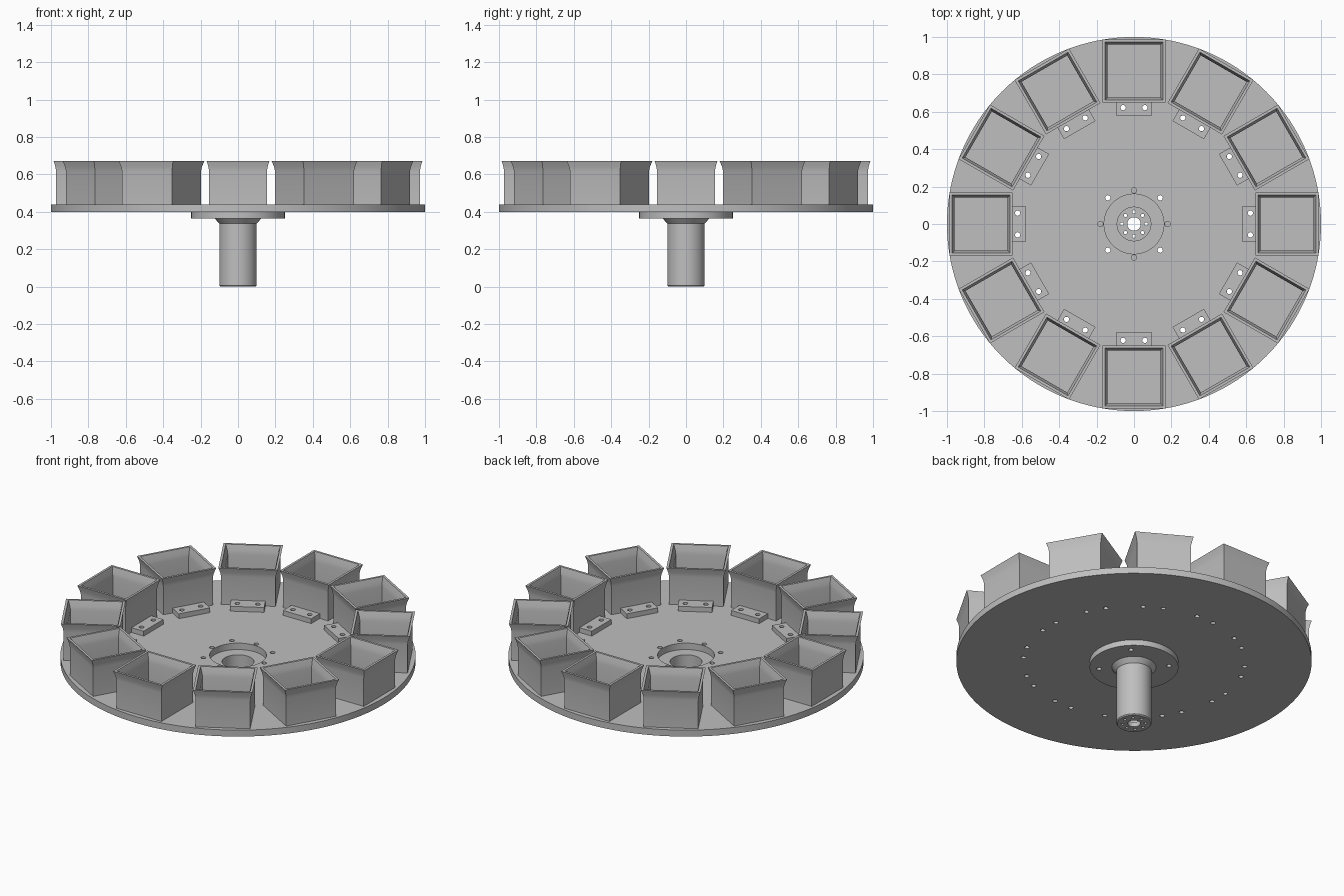
import bpy, bmesh
from math import sin, cos, pi, radians
from mathutils import Matrix

cube = bpy.data.objects.get("Cube")
if cube:
    bpy.data.objects.remove(cube, do_unlink=True)

grey = bpy.data.materials.new("light_grey")
grey.use_nodes = True
COLOUR = (0.52, 0.52, 0.52, 1)
grey.diffuse_color = COLOUR
grey.node_tree.nodes["Principled BSDF"].inputs["Base Color"].default_value = COLOUR

COUNT = 12
TAB_R, TAB_X, HOLE = 0.622, 0.058, 0.014


def circle(r, cx=0, cy=0, n=24):
    return [(cx + r * cos(2 * pi * i / n), cy + r * sin(2 * pi * i / n)) for i in range(n)]


def ring_of_holes(radius, count, r, start=0):
    return [circle(r, radius * cos(start + 2 * pi * i / count),
                   radius * sin(start + 2 * pi * i / count), 16) for i in range(count)]


def smooth(obj):
    bpy.ops.object.select_all(action='DESELECT')
    obj.select_set(True)
    bpy.context.view_layer.objects.active = obj
    bpy.ops.object.shade_smooth_by_angle(angle=radians(25))


def plate(name, loops, z0, z1):
    """Flat plate from an outline and hole loops."""
    curve = bpy.data.curves.new(name, 'CURVE')
    curve.dimensions = '2D'
    curve.fill_mode = 'BOTH'
    curve.extrude = (z1 - z0) / 2
    for loop in loops:
        spline = curve.splines.new('POLY')
        spline.points.add(len(loop) - 1)
        for point, (x, y) in zip(spline.points, loop):
            point.co = (x, y, 0, 1)
        spline.use_cyclic_u = True
    obj = bpy.data.objects.new(name, curve)
    bpy.context.collection.objects.link(obj)
    bpy.ops.object.select_all(action='DESELECT')
    obj.select_set(True)
    bpy.context.view_layer.objects.active = obj
    bpy.ops.object.convert(target='MESH')
    obj = bpy.context.view_layer.objects.active
    obj.data.transform(Matrix.Translation((0, 0, (z0 + z1) / 2)))
    bm = bmesh.new()
    bm.from_mesh(obj.data)
    bmesh.ops.remove_doubles(bm, verts=bm.verts, dist=0.0001)
    bmesh.ops.recalc_face_normals(bm, faces=bm.faces)
    bm.to_mesh(obj.data)
    bm.free()
    obj.data.materials.clear()
    obj.data.materials.append(grey)
    smooth(obj)
    return obj


def stacked(name, sections, close=False):
    """Skin matching rings of points; optionally join last ring to first."""
    bm = bmesh.new()
    rings = [[bm.verts.new(p) for p in section] for section in sections]
    n = len(rings[0])
    pairs = list(zip(rings, rings[1:]))
    if close:
        pairs.append((rings[-1], rings[0]))
    else:
        bm.faces.new(rings[0])
        bm.faces.new(rings[-1])
    for a, b in pairs:
        for i in range(n):
            bm.faces.new((a[i], a[(i + 1) % n], b[(i + 1) % n], b[i]))
    bmesh.ops.recalc_face_normals(bm, faces=bm.faces)
    mesh = bpy.data.meshes.new(name)
    bm.to_mesh(mesh)
    bm.free()
    mesh.materials.append(grey)
    obj = bpy.data.objects.new(name, mesh)
    bpy.context.collection.objects.link(obj)
    smooth(obj)
    return obj


# Turntable disc with hub opening, hub bolts and tab bolts
tab_holes = []
for k in range(COUNT):
    a = 2 * pi * k / COUNT
    for x in (-TAB_X, TAB_X):
        tab_holes.append(circle(HOLE, x * cos(a) - TAB_R * sin(a),
                                x * sin(a) + TAB_R * cos(a), 16))
plate("turntable_disc",
      [circle(1, n=128), circle(0.16, n=48)] + ring_of_holes(0.18, 4, HOLE)
      + ring_of_holes(0.198, 4, HOLE, pi / 4) + tab_holes, 0.40, 0.44)

# Hub flange, hollow shaft and drilled shaft end
plate("hub_flange", [circle(0.25, n=64), circle(0.09, n=48)]
      + ring_of_holes(0.198, 4, HOLE, pi / 4), 0.365, 0.40)
profile = [(0.09, 0.38), (0.125, 0.38), (0.125, 0.365), (0.1, 0.337),
           (0.1, 0.006), (0.094, 0), (0.09, 0)]
stacked("hub_shaft", [[(x, y, z) for x, y in circle(r, n=48)] for r, z in profile], close=True)
plate("shaft_end", [circle(0.09, n=48), circle(0.036)]
      + ring_of_holes(0.065, 8, 0.009), 0, 0.03)

# Flared open bucket: outside wall up, inside wall down to the floor
CENTRE = 0.818
walls = [(0.154, 0.44), (0.154, 0.615), (0.158, 0.64), (0.168, 0.672),
         (0.154, 0.672), (0.145, 0.64), (0.141, 0.615), (0.141, 0.452)]
bucket = stacked("bucket", [[(sx * h, CENTRE + sy * h, z) for sx, sy in
                             ((-1, -1), (1, -1), (1, 1), (-1, 1))] for h, z in walls])

# Mounting tab on the inner side of the bucket
tab = plate("mounting_tab", [[(-0.097, 0.58), (0.097, 0.58), (0.097, 0.668), (-0.097, 0.668)],
                             circle(HOLE, -TAB_X, TAB_R, 16), circle(HOLE, TAB_X, TAB_R, 16)],
            0.44, 0.47)

# Repeat bucket and tab around the disc
for part in (bucket, tab):
    base = part.name
    for k in range(1, COUNT):
        copy = part.copy()
        copy.name = f"{base}_{k + 1}"
        copy.rotation_euler.z = 2 * pi * k / COUNT
        bpy.context.collection.objects.link(copy)
